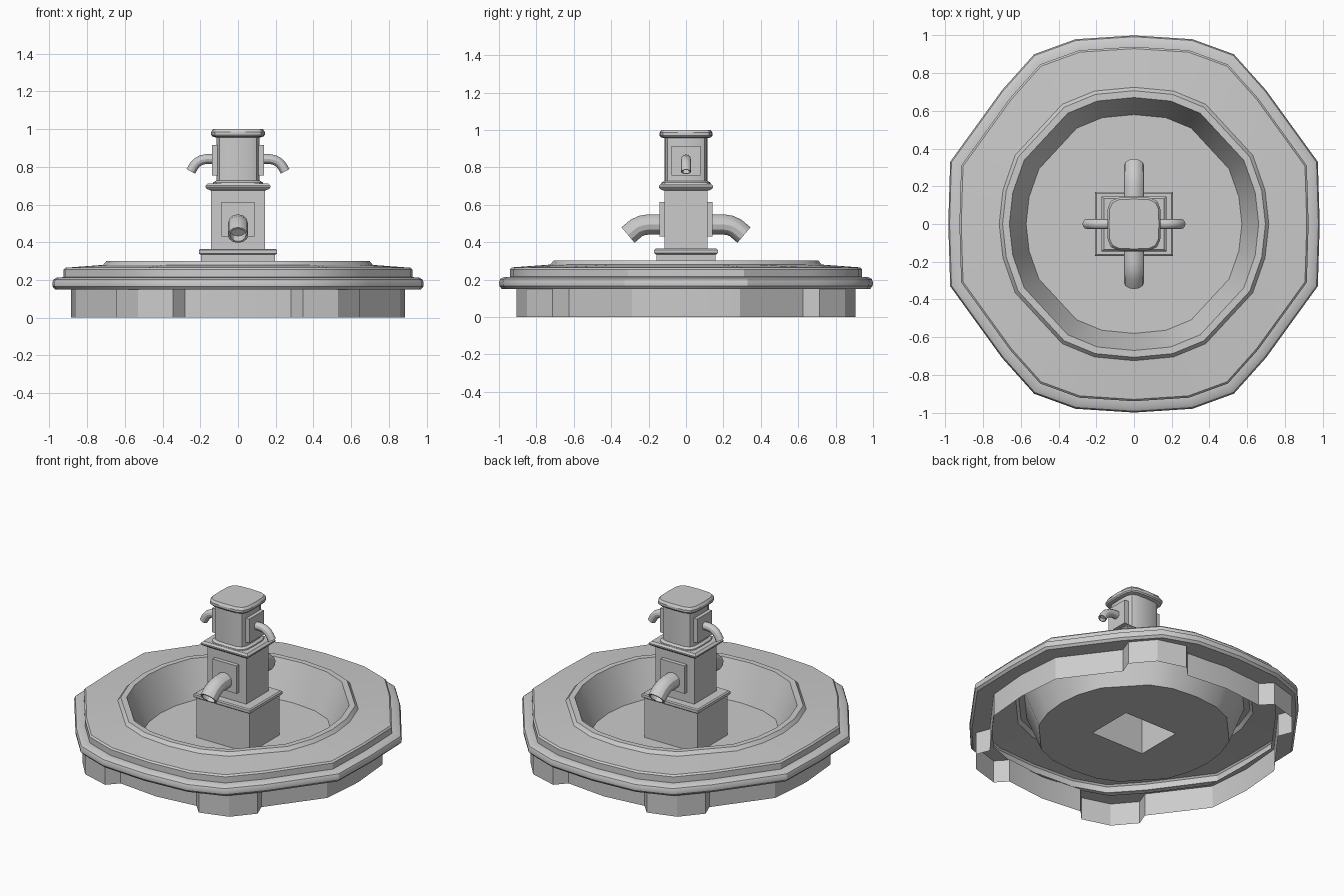
import bpy, bmesh, math
from mathutils import Vector

if "Cube" in bpy.data.objects:
    bpy.data.objects.remove(bpy.data.objects["Cube"])


def ring(quarter, s, z):
    """Mirror a quarter outline (from +y axis to +x axis) into a full loop."""
    half = quarter + [(x, -y) for x, y in reversed(quarter) if y > 0]
    full = half + [(-x, y) for x, y in reversed(half) if x > 0]
    return [Vector((x * s, y * s, z)) for x, y in full]


def rect(hx, hy, z):
    return [Vector((x, y, z)) for x, y in ((-hx, hy), (hx, hy), (hx, -hy), (-hx, -hy))]


def finish(name, bm):
    bmesh.ops.recalc_face_normals(bm, faces=bm.faces)
    me = bpy.data.meshes.new(name)
    bm.to_mesh(me)
    bm.free()
    ob = bpy.data.objects.new(name, me)
    bpy.context.collection.objects.link(ob)
    bpy.ops.object.select_all(action='DESELECT')
    ob.select_set(True)
    bpy.context.view_layer.objects.active = ob
    bpy.ops.object.shade_smooth_by_angle(angle=math.radians(30))
    return ob


def loft(name, rings, bottom=True, top=True, hole=None):
    """Skin equal-length loops; optionally cap, or fill the last loop around a hole."""
    bm = bmesh.new()
    loops = [[bm.verts.new(p) for p in r] for r in rings]
    n = len(rings[0])
    for a, b in zip(loops, loops[1:]):
        for i in range(n):
            j = (i + 1) % n
            bm.faces.new((a[i], a[j], b[j], b[i]))
    if bottom:
        bm.faces.new(loops[0][::-1])
    if hole:
        h = [bm.verts.new(p) for p in hole]
        edges = [bm.edges.new((h[i], h[i - 1])) for i in range(len(h))]
        edges += [bm.edges.get((loops[-1][i], loops[-1][i - 1])) for i in range(n)]
        bmesh.ops.triangle_fill(bm, edges=edges, use_beauty=True)
    elif top:
        bm.faces.new(loops[-1])
    return finish(name, bm)


def spout(name, path, r, angle, sides=12):
    """Bent tube with a hollow mouth; path is (distance out, height)."""
    out = Vector((math.cos(angle), math.sin(angle), 0))
    side = Vector((-out.y, out.x, 0))
    pts = [out * d + Vector((0, 0, z)) for d, z in path]
    rings = []

    def circle(p, t, rad):
        up = t.cross(side)
        return [p + (side * math.cos(a) + up * math.sin(a)) * rad
                for a in (2 * math.pi * k / sides for k in range(sides))]
    for i, p in enumerate(pts):
        t = (pts[min(i + 1, len(pts) - 1)] - pts[max(i - 1, 0)]).normalized()
        if i == len(pts) - 1:
            t = (pts[-1] - pts[-2]).normalized()
        rings.append(circle(p, t, r))
    rings += [circle(pts[-1], t, r * .8), circle(pts[-1] - t * r * .8, t, r * .8)]
    loft(name, rings)


def box(name, x, y, z0, z1, cx=0, cy=0):
    off = Vector((cx, cy, 0))
    loft(name, [[p + off for p in rect(x, y, z)] for z in (z0, z1)])


# Outlines (one quarter each)
OUTER = [(0, 1), (.31, .98), (.53, .9), (.70, .71), (.975, .33), (.985, 0)]
BASIN = [(0, .725), (.21, .705), (.38, .635), (.63, .365), (.695, .18), (.715, 0)]
BASE = [(0, .865), (.28, .835), (.345, .905), (.53, .85), (.645, .715),
        (.61, .625), (.86, .29), (.885, 0)]
ROUND_SQ = [(0, .142), (.085, .139), (.122, .122), (.139, .085), (.142, 0)]

# Base wall with four corner buttresses, open underneath
loft("base_wall", [ring(BASE, 1, 0), ring(BASE, 1, .155)], False, False)

# Rim, ledge and basin in one open shell, floor pierced by the pedestal
shell = [ring(OUTER, s, z) for s, z in
         ((.86, .15), (.985, .15), (.998, .165), (1, .185), (.993, .203), (.975, .213),
          (.94, .215), (.94, .255), (.93, .265))]
shell += [ring(BASIN, s, z) for s, z in
          ((1, .28), (.975, .302), (.925, .302), (.8, .07))]
loft("rim_and_basin", shell, False, False, hole=rect(.195, .157, .07))

# Pedestal, flange, lower body and collar
loft("pedestal", [rect(.195, .157, .07), rect(.195, .157, .34)], False, True)
loft("pedestal_flange", [rect(.2, .163, .335), rect(.208, .17, .341),
                         rect(.208, .17, .359), rect(.2, .163, .365)])
box("lower_body", .142, .116, .36, .69)
loft("collar", [rect(.145, .12, .675), rect(.165, .138, .683), rect(.173, .145, .692),
                rect(.173, .145, .7), rect(.16, .135, .712)])

# Upper body and cap
loft("upper_body", [ring(ROUND_SQ, s, z) for s, z in
                    ((.95, .705), (.92, .718), (.81, .728), (.81, .965))])
loft("cap", [ring(ROUND_SQ, s, z) for s, z in
             ((.86, .957), (.96, .962), (1, .97), (1, .985), (.93, 1.0))])

# Spouts with backing plates: large front and back, small left and right
LOW = [(.12, .495), (.2, .495), (.235, .489), (.265, .476), (.31, .438)]
HIGH = [(.12, .842), (.165, .842), (.195, .836), (.219, .822), (.236, .802), (.25, .776)]
for sgn, fb, lr in ((-1, "front", "left"), (1, "back", "right")):
    box("spout_plate_" + fb, .088, .017, .43, .615, cy=sgn * .125)
    spout("spout_" + fb, LOW, .054, sgn * math.pi / 2)
    box("spout_plate_" + lr, .016, .077, .755, .915, cx=sgn * .122)
    spout("spout_" + lr, HIGH, .026, 0 if sgn > 0 else math.pi)
